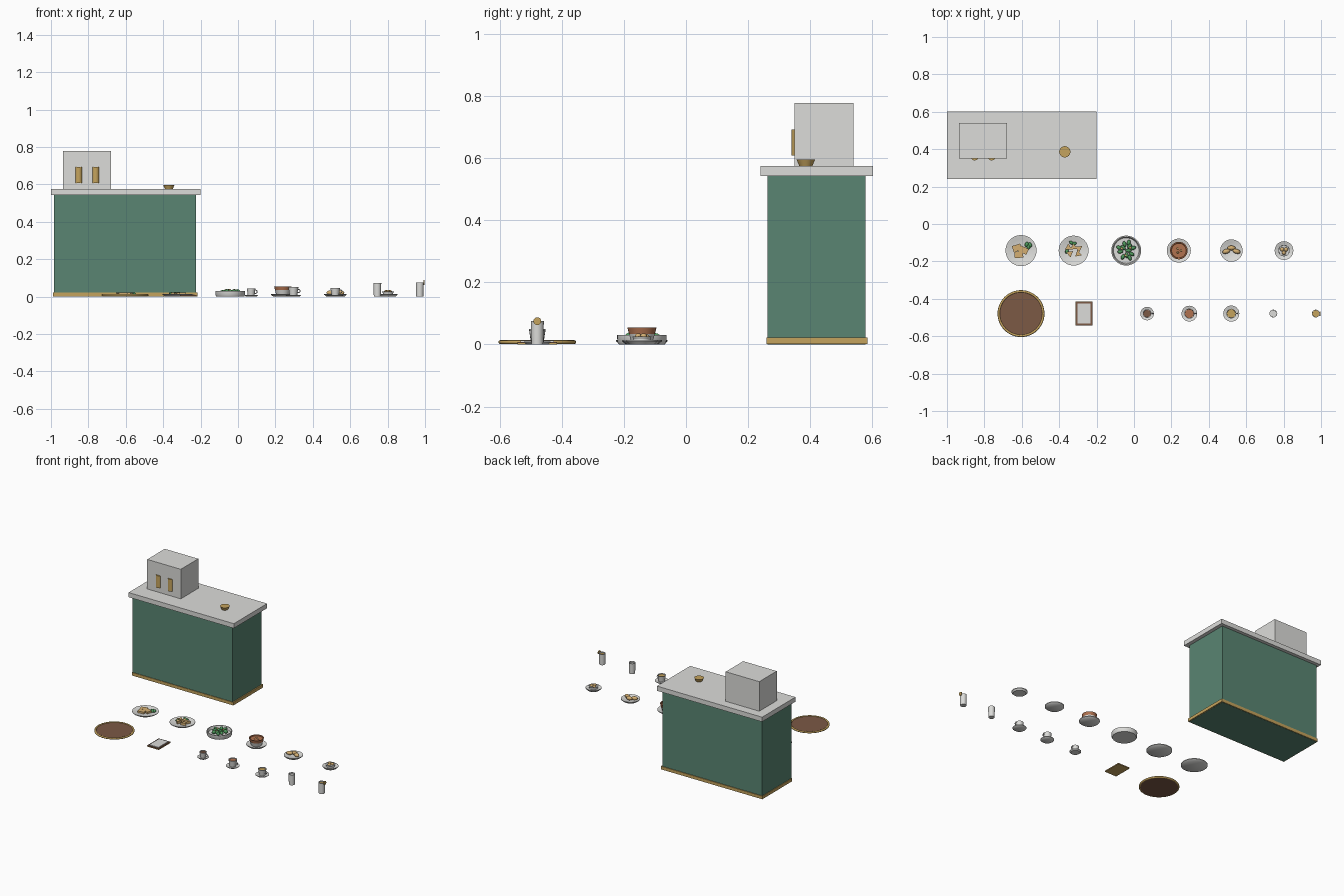
import bpy, bmesh, math, random
from mathutils import Matrix, Vector

random.seed(4)
if "Cube" in bpy.data.objects:
    bpy.data.objects.remove(bpy.data.objects["Cube"], do_unlink=True)


def material(name, r, g, b):
    m = bpy.data.materials.new(name)
    m.use_nodes = True
    m.diffuse_color = (r, g, b, 1)
    m.node_tree.nodes["Principled BSDF"].inputs["Base Color"].default_value = (r, g, b, 1)
    return m


WHITE = material("white_china", .72, .72, .70)
GREEN = material("counter_green", .10, .235, .17)
GOLD = material("brass_gold", .56, .37, .11)
BROWN = material("dark_wood", .20, .10, .06)
LEAF = material("leaf_green", .08, .33, .11)
CLAY = material("terracotta", .44, .17, .08)
BREAD = material("toast_tan", .66, .43, .17)


def finish(name, bm, mat, loc):
    bmesh.ops.recalc_face_normals(bm, faces=bm.faces)
    mesh = bpy.data.meshes.new(name)
    bm.to_mesh(mesh)
    bm.free()
    mesh.materials.append(mat)
    ob = bpy.data.objects.new(name, mesh)
    ob.location = loc
    bpy.context.collection.objects.link(ob)
    bpy.ops.object.select_all(action="DESELECT")
    ob.select_set(True)
    bpy.context.view_layer.objects.active = ob
    bpy.ops.object.shade_smooth_by_angle(angle=math.radians(40))
    return ob


def box(name, mat, x, y, z):
    """Box from (min, max) ranges."""
    bm = bmesh.new()
    bmesh.ops.create_cube(bm, size=1)
    bmesh.ops.scale(bm, vec=[r[1] - r[0] for r in (x, y, z)], verts=bm.verts)
    return finish(name, bm, mat, [sum(r) / 2 for r in (x, y, z)])


def lathe(name, mat, loc, profile, sides=32):
    """Turn a (radius, height) profile around the upright axis."""
    bm = bmesh.new()
    pts = [bm.verts.new((r, 0, z)) for r, z in profile]
    edges = [bm.edges.new(p) for p in zip(pts, pts[1:])]
    bmesh.ops.spin(bm, geom=pts + edges, axis=(0, 0, 1), cent=(0, 0, 0),
                   angle=math.tau, steps=sides, use_duplicate=False)
    bmesh.ops.remove_doubles(bm, verts=bm.verts, dist=1e-5)
    return finish(name, bm, mat, loc)


def disc(name, mat, loc, r, h, low=None):
    return lathe(name, mat, loc, [(0, 0), (low or r, 0), (r, h), (0, h)])


def vessel(name, mat, loc, low, top, h, wall=.003):
    return lathe(name, mat, loc, [(0, 0), (low, 0), (top, h), (top - wall, h),
                                  (low - wall, wall), (0, wall)])


def plate(name, x, y, r, h=.014):
    return lathe(name, WHITE, (x, y, 0), [(0, 0), (r * .8, 0), (r, h * .7), (r, h),
                                          (r * .94, h), (r * .75, h * .5), (0, h * .5)])


def blob(name, mat, loc, size, turn=0):
    bm = bmesh.new()
    bmesh.ops.create_icosphere(bm, subdivisions=2, radius=1)
    bmesh.ops.scale(bm, vec=size, verts=bm.verts)
    bmesh.ops.rotate(bm, matrix=Matrix.Rotation(turn, 3, "Z"), verts=bm.verts)
    return finish(name, bm, mat, loc)


def ring(name, mat, loc, major, minor, upright=False):
    bpy.ops.mesh.primitive_torus_add(major_radius=major, minor_radius=minor, location=loc,
                                     major_segments=48, minor_segments=8,
                                     rotation=(math.pi / 2 if upright else 0, 0, 0))
    ob = bpy.context.object
    ob.name = name
    ob.data.materials.append(mat)
    bpy.ops.object.shade_smooth()


# Counter
box("counter_body", GREEN, (-.985, -.225), (.263, .579), (0, .545))
box("counter_kick_trim", GOLD, (-.989, -.217), (.259, .584), (.001, .022))
box("counter_top", WHITE, (-1, -.2), (.24, .602), (.543, .575))

# Drinks machine with two taps, and the counter dish
box("machine_body", WHITE, (-.935, -.68), (.35, .54), (.575, .778))
for side, x in (("right", -.852), ("left", -.761)):
    disc(side + "_tap", GOLD, (x, .36, .608), .02, .084)
disc("counter_dish", GOLD, (-.37, .386, .575), .03, .021, low=.021)

ROW, FRONT = -.142, -.479
dish_x = [-.604 + .2812 * i for i in range(6)]

# Breakfast plate: toast and greens
x = dish_x[0]
plate("toast_plate", x, ROW, .083)
for dx, dy, turn in ((-.022, .014, .3), (.014, .002, -.4), (-.012, -.022, .1)):
    toast = box("toast", BREAD, (-.023, .023), (-.017, .017), (-.006, .006))
    toast.location = (x + dx, ROW + dy, .015)
    toast.rotation_euler.z = turn
for dx, dy in ((.03, .033), (.048, .03), (.04, .02)):
    blob("garnish_leaf", LEAF, (x + dx, ROW + dy, .014), (.014, .01, .008), dx * 40)

# Sandwich plate: wedges and greens
x = dish_x[1]
plate("sandwich_plate", x, ROW, .08)
for i, (dx, dy) in enumerate(((-.028, .016), (.028, .012), (0, .018), (-.02, -.016), (.024, -.018))):
    bm = bmesh.new()
    bmesh.ops.create_cone(bm, cap_ends=True, segments=3, radius1=.021, radius2=.021, depth=.016)
    wedge = finish("sandwich_wedge", bm, BREAD, (x + dx, ROW + dy, .015))
    wedge.rotation_euler.z = i * 1.1
for dx, dy in ((-.012, .042), (.004, .038), (-.036, -.004)):
    blob("garnish_leaf", LEAF, (x + dx, ROW + dy, .016), (.013, .009, .009), dx * 50)

# Salad bowl: leaves scattered in rings, with a few croutons
x = dish_x[2]
lathe("salad_bowl", WHITE, (x, ROW, 0), [(0, 0), (.074, 0), (.079, .007), (.08, .03),
                                         (.074, .03), (.068, .014), (0, .012)])
for i in range(12):
    a, r = i * 2.4, .012 + .034 * (i / 12) ** .5
    blob("salad_leaf", LEAF, (x + r * math.cos(a), ROW + r * math.sin(a), .027),
         (.016, .010, random.uniform(.008, .014)), a)
for a in (.6, 2.7, 4.6):
    blob("crouton", BREAD, (x + .026 * math.cos(a), ROW + .026 * math.sin(a), .034), (.007, .007, .006))

# Soup in a clay bowl on a saucer
x = dish_x[3]
plate("soup_saucer", x, ROW, .064)
vessel("soup_bowl_base", WHITE, (x, ROW, .008), .034, .042, .026)
vessel("soup_bowl", CLAY, (x, ROW, .032), .041, .047, .023, .006)
disc("soup", CLAY, (x, ROW, .034), .039, .015)
for a in range(3):
    blob("soup_topping", BREAD, (x + .012 * math.cos(a * 2.1), ROW + .012 * math.sin(a * 2.1), .049),
         (.006, .005, .003))

# Pastry plate
x = dish_x[4]
plate("pastry_plate", x, ROW, .06)
for dx, dy, turn in ((-.027, -.004, .3), (.027, -.004, -.3), (0, .014, 0)):
    blob("pastry", BREAD, (x + dx, ROW + dy, .02), (.022, .013, .013), turn)

# Dessert cup on a saucer
x = dish_x[5]
plate("dessert_saucer", x, ROW, .05)
vessel("dessert_cup", WHITE, (x, ROW, .006), .022, .031, .02)
disc("dessert_cream", WHITE, (x, ROW, .01), .027, .014)
for a in range(3):
    blob("dessert_scoop", BREAD, (x + .012 * math.cos(a * 2.1 + .5), ROW + .012 * math.sin(a * 2.1 + .5), .026),
         (.011, .011, .010))

# Serving tray
disc("tray_base", BROWN, (dish_x[0], FRONT, .002), .121, .008)
ring("tray_rim", GOLD, (dish_x[0], FRONT, .0075), .119, .0065)

# Menu: brass back, wooden board and paper
for name, mat, inset, z in (("menu_back", GOLD, 0, 0), ("menu_board", BROWN, .001, .004),
                            ("menu_paper", WHITE, .010, .008)):
    box(name, mat, (-.312 + inset, -.222 - inset), (FRONT - .064 + inset, FRONT + .064 - inset),
        (z, z + .004))

# Cups on saucers with handles
for name, x, saucer, r, top, drink in (("espresso", .07, .036, .023, .043, BROWN),
                                       ("coffee", .296, .042, .027, .05, CLAY),
                                       ("tea", .52, .043, .026, .046, GOLD)):
    plate(name + "_saucer", x, FRONT, saucer, .009)
    vessel(name + "_cup", WHITE, (x, FRONT, .005), r * .75, r, top - .005)
    disc(name + "_drink", drink, (x, FRONT, .012), r - .003, top - .017, low=r * .72)
    ring(name + "_handle", WHITE, (x + r, FRONT, top * .6), .009, .0025, upright=True)

# Tall glasses, the second with a citrus slice on its rim
for name, x, h, drink in (("water", .745, .072, WHITE), ("iced_tea", .972, .075, GOLD)):
    vessel(name + "_glass", WHITE, (x, FRONT, 0), .019, .021, h)
    disc(name + "_drink", drink, (x, FRONT, .004), .0178, h - .012, low=.0155)
citrus = disc("citrus_slice", GOLD, (.992, FRONT, .075), .0125, .006)
citrus.rotation_euler.y = math.pi / 2
